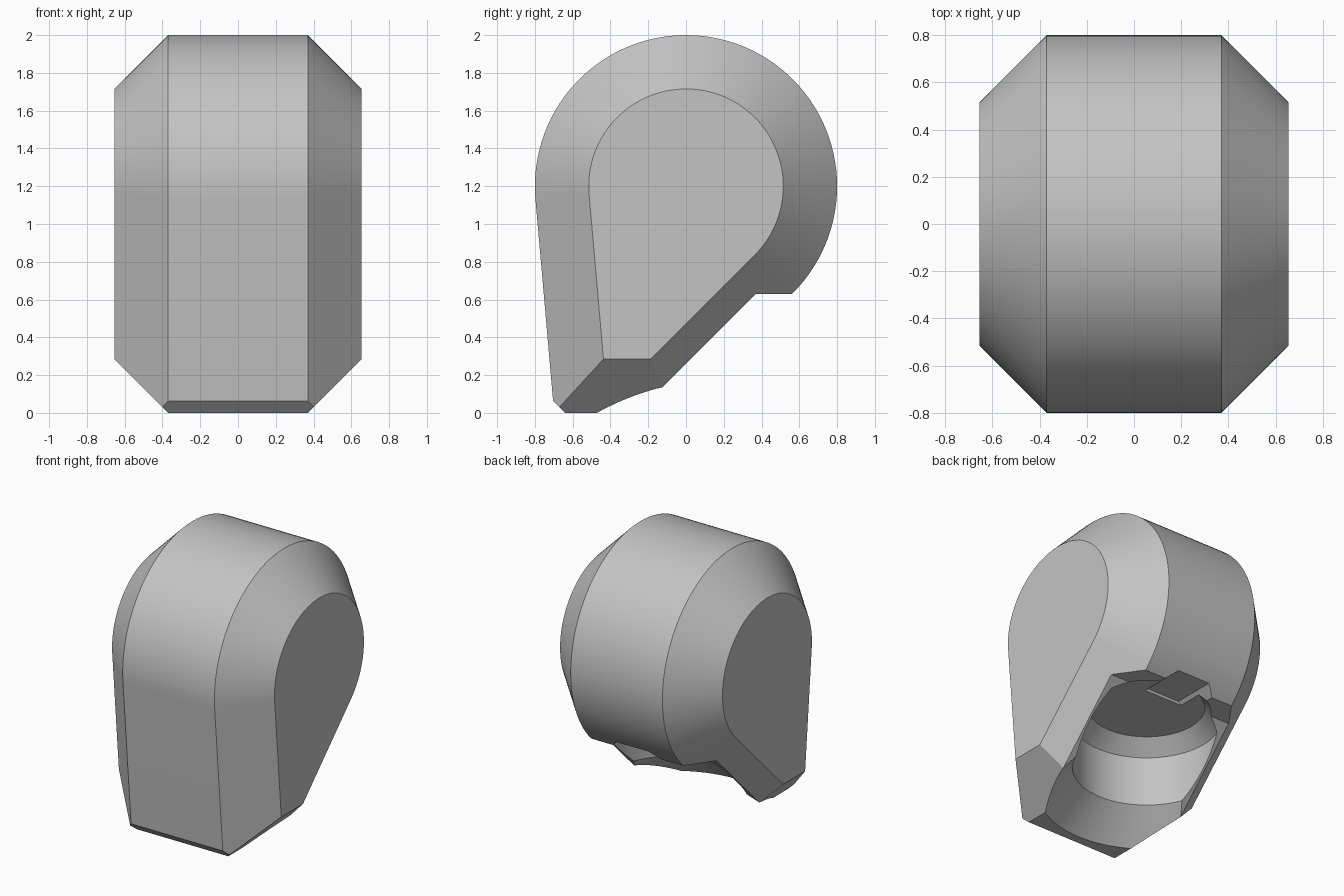
import bpy
import bmesh
from math import sin, cos, tan, radians, pi, sqrt

cube = bpy.data.objects.get("Cube")
if cube:
    bpy.data.objects.remove(cube, do_unlink=True)

grey = bpy.data.materials.new("plain_grey")
grey.use_nodes = True
colour = (0.55, 0.55, 0.55, 1)
grey.diffuse_color = colour
grey.node_tree.nodes["Principled BSDF"].inputs["Base Color"].default_value = colour

HUB_Z, RADIUS, CHAMFER = 1.2, 0.8, 0.285
FLAT_X, SIDE_X = 0.37, 0.655
LEAN = radians(5)


def teardrop(inset):
    """Side profile (y, z): round top, leaning front, flat base, 45 degree back."""
    r, base = RADIUS - inset, inset
    steps = 72
    start, end = -pi / 4, pi + LEAN
    pts = []
    for i in range(steps + 1):
        a = start + (end - start) * i / steps
        pts.append((r * cos(a), HUB_Z + r * sin(a)))
    pts.append((-r / cos(LEAN) + tan(LEAN) * (HUB_Z - base), base))
    pts.append((base - HUB_Z + r * sqrt(2), base))
    return pts


def loft(name, sections):
    """Join matching (x, profile) sections into a closed solid."""
    bm = bmesh.new()
    rings = [[bm.verts.new((x, y, z)) for y, z in pts] for x, pts in sections]
    n = len(rings[0])
    for a, b in zip(rings, rings[1:]):
        for i in range(n):
            j = (i + 1) % n
            bm.faces.new((a[i], a[j], b[j], b[i]))
    bm.faces.new(rings[0])
    bm.faces.new(rings[-1])
    return finish(name, bm)


def finish(name, bm):
    bmesh.ops.recalc_face_normals(bm, faces=bm.faces)
    mesh = bpy.data.meshes.new(name)
    bm.to_mesh(mesh)
    bm.free()
    mesh.materials.append(grey)
    obj = bpy.data.objects.new(name, mesh)
    bpy.context.collection.objects.link(obj)
    return obj


def prism(name, half_width, pts):
    return loft(name, [(-half_width, pts), (half_width, pts)])


def turned(name, profile, y, sides=96):
    """Solid of revolution about a vertical axis, from (radius, z) points."""
    bm = bmesh.new()
    rings = []
    for r, z in profile:
        rings.append([bm.verts.new((r * cos(2 * pi * i / sides),
                                    y + r * sin(2 * pi * i / sides), z))
                      for i in range(sides)])
    for a, b in zip(rings, rings[1:]):
        for i in range(sides):
            j = (i + 1) % sides
            bm.faces.new((a[i], a[j], b[j], b[i]))
    bm.faces.new(rings[0])
    bm.faces.new(rings[-1])
    return finish(name, bm)


def cut(target, cutter):
    cutter.hide_render = True
    mod = target.modifiers.new("cut", 'BOOLEAN')
    mod.operation = 'DIFFERENCE'
    mod.solver = 'EXACT'
    mod.object = cutter
    bpy.context.view_layer.objects.active = target
    bpy.ops.object.modifier_apply(modifier=mod.name)
    bpy.data.objects.remove(cutter, do_unlink=True)


# Chamfered teardrop housing
outer, inner = teardrop(0), teardrop(CHAMFER)
housing = loft("housing", [(-SIDE_X, inner), (-FLAT_X, outer),
                           (FLAT_X, outer), (SIDE_X, inner)])

# Small bevel along the lower front edge
cut(housing, prism("toe_cutter", 1, [(-0.34, -0.3), (-1.04, 0.4), (-1.04, -0.3)]))

# Sloped back face and the ledge above it
cut(housing, prism("slope_cutter", 1,
                   [(-0.46, -0.2), (0.37, 0.63), (1.2, 0.63), (1.2, -0.2)]))

# Flared round socket opening downward
cut(housing, turned("socket_cutter",
                    [(0.81, -0.1), (0.49, 0.21), (0.49, 0.57), (0.385, 0.67)], 0.13))

# Bevelled groove from the socket out through the back ledge
bm = bmesh.new()
section = [(-0.2, 0.5), (-0.2, 0.63), (-0.13, 0.69), (0.13, 0.69), (0.2, 0.63), (0.2, 0.5)]
near = [bm.verts.new((x, 0.3, z)) for x, z in section]
far = [bm.verts.new((x, 0.9, z)) for x, z in section]
for i in range(len(section)):
    j = (i + 1) % len(section)
    bm.faces.new((near[i], near[j], far[j], far[i]))
bm.faces.new(near)
bm.faces.new(far)
cut(housing, finish("groove_cutter", bm))

# Smooth the round surfaces, keep the creases sharp
bpy.ops.object.select_all(action='DESELECT')
housing.select_set(True)
bpy.context.view_layer.objects.active = housing
bpy.ops.object.shade_smooth_by_angle(angle=radians(25))
